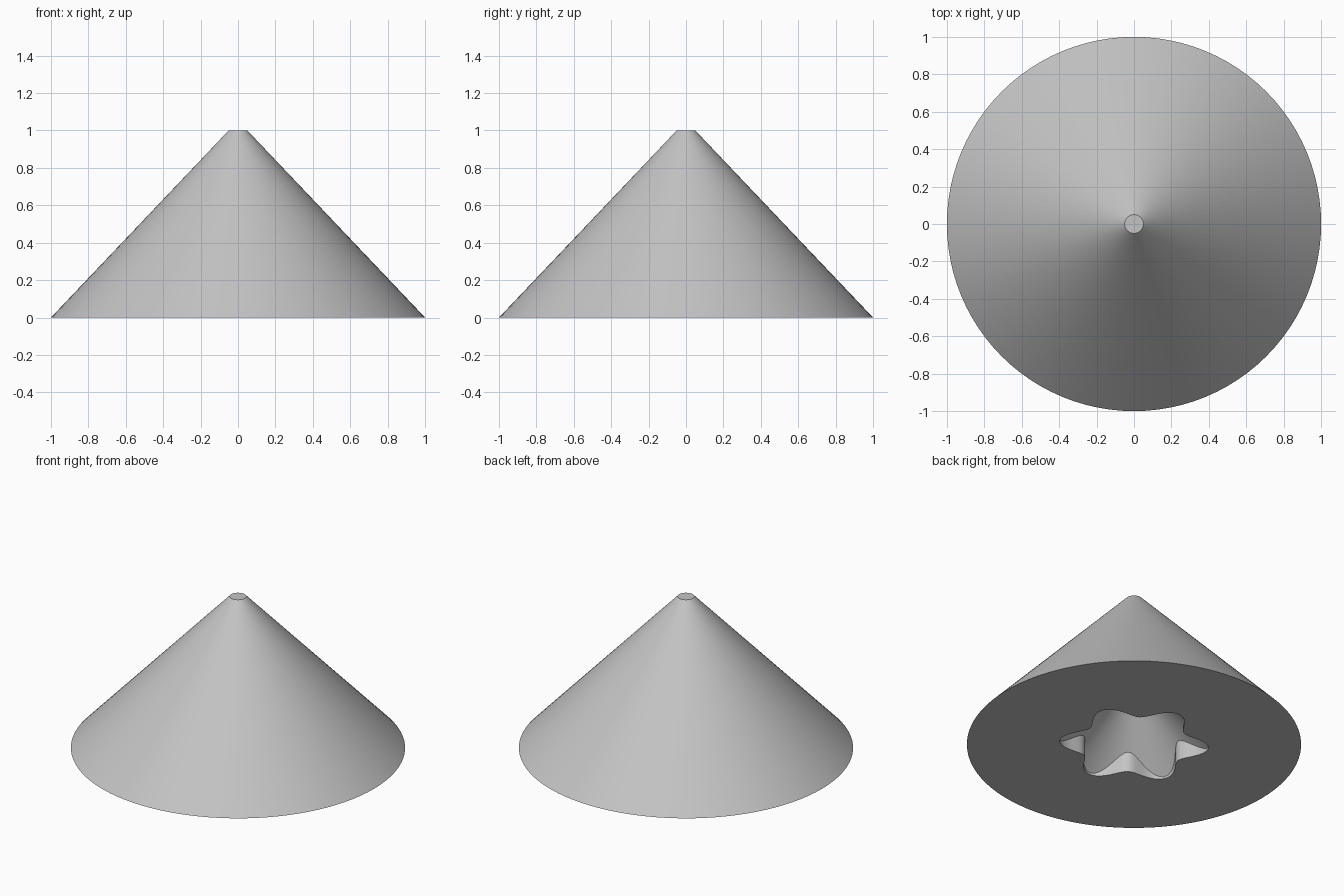
import bpy
import bmesh
from math import cos, sin, pi, radians

cube = bpy.data.objects.get("Cube")
if cube:
    bpy.data.objects.remove(cube, do_unlink=True)

SEGMENTS = 96
LOBE_ANGLE = radians(26)   # direction of one socket lobe
SOCKET_RIM = 0.46          # base radius of the conical socket ceiling

grey = bpy.data.materials.new("light_grey")
grey.use_nodes = True
colour = (0.55, 0.55, 0.55, 1)
grey.diffuse_color = colour
grey.node_tree.nodes["Principled BSDF"].inputs["Base Color"].default_value = colour


def lobe_radius(a):
    """Six-lobed socket outline."""
    return 0.387 + 0.061 * cos(6 * (a - LOBE_ANGLE))


def ring(bm, radius, height):
    """Ring of vertices; radius and height are functions of the angle."""
    verts = []
    for i in range(SEGMENTS):
        a = 2 * pi * i / SEGMENTS
        r = radius(a)
        verts.append(bm.verts.new((r * cos(a), r * sin(a), height(a))))
    return verts


def bridge(bm, lower, upper):
    for i in range(SEGMENTS):
        j = (i + 1) % SEGMENTS
        bm.faces.new((lower[i], lower[j], upper[j], upper[i]))


bm = bmesh.new()
# From the flat tip, down the outside, across the base and up into the socket
rings = [
    ring(bm, lambda a: 0.05, lambda a: 1),
    ring(bm, lambda a: 1, lambda a: 0),
    ring(bm, lobe_radius, lambda a: 0),
    ring(bm, lobe_radius, lambda a: SOCKET_RIM - lobe_radius(a)),
    ring(bm, lambda a: 0.05, lambda a: SOCKET_RIM - 0.05),
]
for first, second in zip(rings, rings[1:]):
    bridge(bm, first, second)
bm.faces.new(rings[0])
bm.faces.new(rings[-1])
bmesh.ops.recalc_face_normals(bm, faces=bm.faces)

mesh = bpy.data.meshes.new("socketed_cone")
bm.to_mesh(mesh)
bm.free()
mesh.materials.append(grey)
cone = bpy.data.objects.new("socketed_cone", mesh)
bpy.context.collection.objects.link(cone)

# Smooth sides with crisp rims
bpy.ops.object.select_all(action="DESELECT")
cone.select_set(True)
bpy.context.view_layer.objects.active = cone
bpy.ops.object.shade_smooth_by_angle(angle=radians(30))
